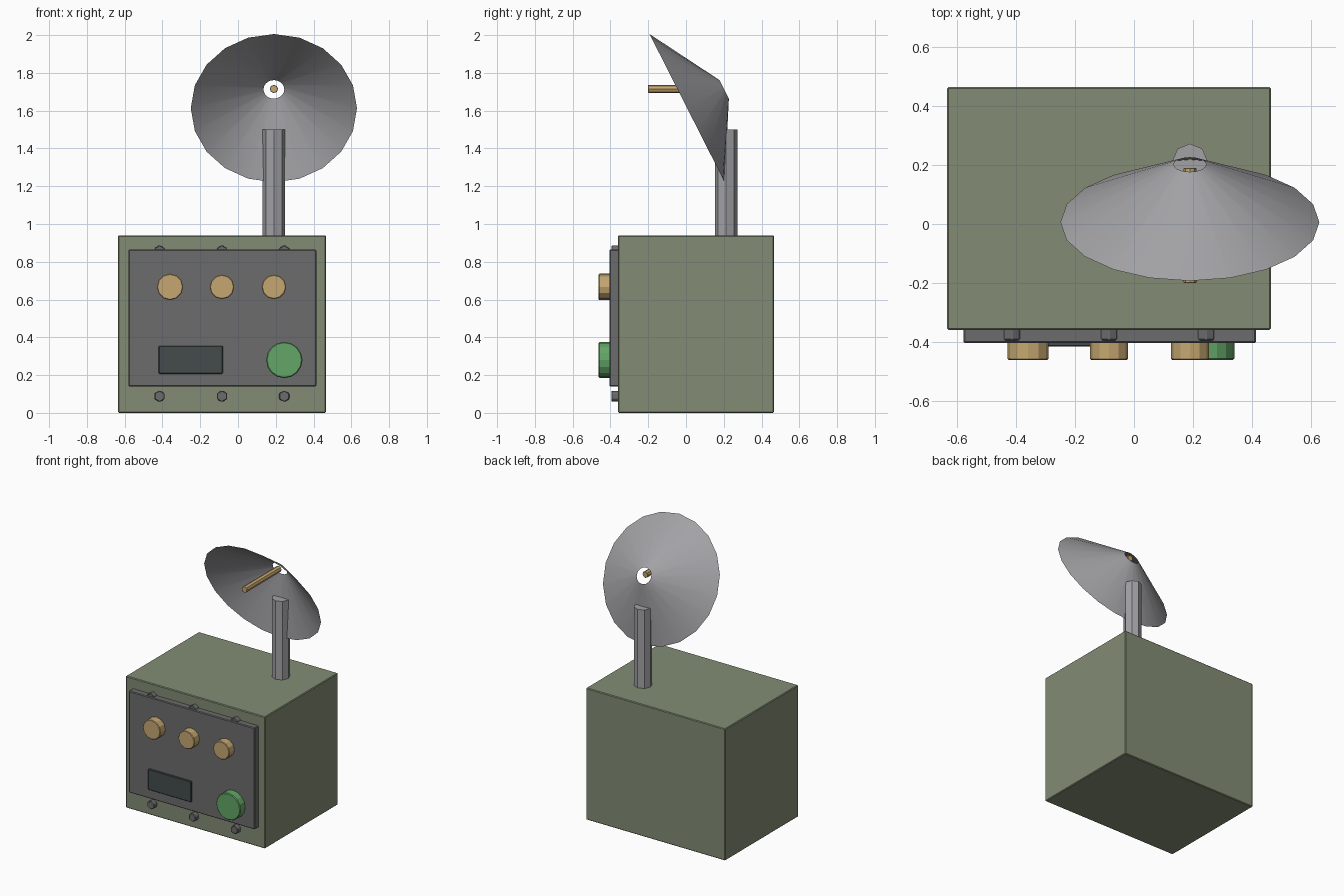
import bpy, bmesh, math
from mathutils import Matrix, Vector

old = bpy.data.objects.get("Cube")
if old:
    bpy.data.objects.remove(old, do_unlink=True)


def material(name, r, g, b):
    mat = bpy.data.materials.new(name)
    mat.use_nodes = True
    mat.diffuse_color = (r, g, b, 1)
    mat.node_tree.nodes["Principled BSDF"].inputs["Base Color"].default_value = (r, g, b, 1)
    return mat


OLIVE = material("olive paint", 0.225, 0.265, 0.178)
DARK = material("dark grey metal", 0.15, 0.15, 0.152)
BRASS = material("brass", 0.56, 0.39, 0.165)
GREEN = material("green plastic", 0.127, 0.38, 0.135)
GLASS = material("dark screen", 0.058, 0.071, 0.073)
STEEL = material("light grey metal", 0.36, 0.36, 0.378)


def finish(name, bm, mat, bevel=0.0, smooth=False):
    bmesh.ops.recalc_face_normals(bm, faces=bm.faces)
    mesh = bpy.data.meshes.new(name)
    bm.to_mesh(mesh)
    bm.free()
    mesh.materials.append(mat)
    obj = bpy.data.objects.new(name, mesh)
    bpy.context.collection.objects.link(obj)
    if bevel:
        mod = obj.modifiers.new("edge bevel", "BEVEL")
        mod.width = bevel
        mod.segments = 1
        mod.limit_method = "ANGLE"
        mod.angle_limit = math.radians(50)
    if smooth:
        bpy.ops.object.select_all(action="DESELECT")
        obj.select_set(True)
        bpy.context.view_layer.objects.active = obj
        bpy.ops.object.shade_smooth_by_angle(angle=math.radians(30))
    return obj


def box(name, low, high, mat, bevel):
    low, high = Vector(low), Vector(high)
    bm = bmesh.new()
    bmesh.ops.create_cube(bm, size=1, matrix=Matrix.Translation((low + high) / 2)
                          @ Matrix.Diagonal((*(high - low), 1)))
    return finish(name, bm, mat, bevel)


def cone(name, centre, tilt, r1, r2, depth, sides, mat, caps=True, bevel=0.0, smooth=False):
    bm = bmesh.new()
    bmesh.ops.create_cone(bm, cap_ends=caps, segments=sides, radius1=r1, radius2=r2, depth=depth,
                          matrix=Matrix.Translation(centre) @ Matrix.Rotation(tilt, 4, "X"))
    return finish(name, bm, mat, bevel, smooth)


def front_disc(name, x, z, radius, y_front, y_back, sides, mat, bevel):
    return cone(name, (x, (y_front + y_back) / 2, z), math.pi / 2, radius, radius,
                y_back - y_front, sides, mat, bevel=bevel)


# Cabinet, control panel and screen
box("cabinet", (-0.635, -0.36, 0), (0.465, 0.465, 0.94), OLIVE, 0.005)
box("control_panel", (-0.58, -0.405, 0.14), (0.415, -0.355, 0.865), DARK, 0.005)
box("screen", (-0.42, -0.417, 0.207), (-0.08, -0.4, 0.355), GLASS, 0.004)

# Knobs and button
for name, x, radius in (("right", -0.36, 0.07), ("middle", -0.085, 0.065), ("left", 0.19, 0.065)):
    front_disc(name + "_knob", x, 0.667, radius, -0.462, -0.4, 12, BRASS, 0.004)
front_disc("round_button", 0.245, 0.28, 0.096, -0.462, -0.4, 16, GREEN, 0.005)

# Bolts above and below the panel
for row, z in (("upper", 0.857), ("lower", 0.088)):
    for side, x in (("right", -0.415), ("middle", -0.085), ("left", 0.245)):
        front_disc(f"{row}_{side}_bolt", x, z, 0.031, -0.395, -0.355, 6, DARK, 0.004)

# Mast, open dish and feed rod
cone("mast", (0.19, 0.213, 1.215), 0, 0.06, 0.06, 0.57, 8, STEEL)
cone("dish", (0.19, 0.104, 1.663), math.radians(-63.1), 0.44, 0.055, 0.22, 20, STEEL,
     caps=False, smooth=True)
cone("feed_rod", (0.19, -0.005, 1.715), math.pi / 2, 0.022, 0.022, 0.39, 8, BRASS, bevel=0.002)
